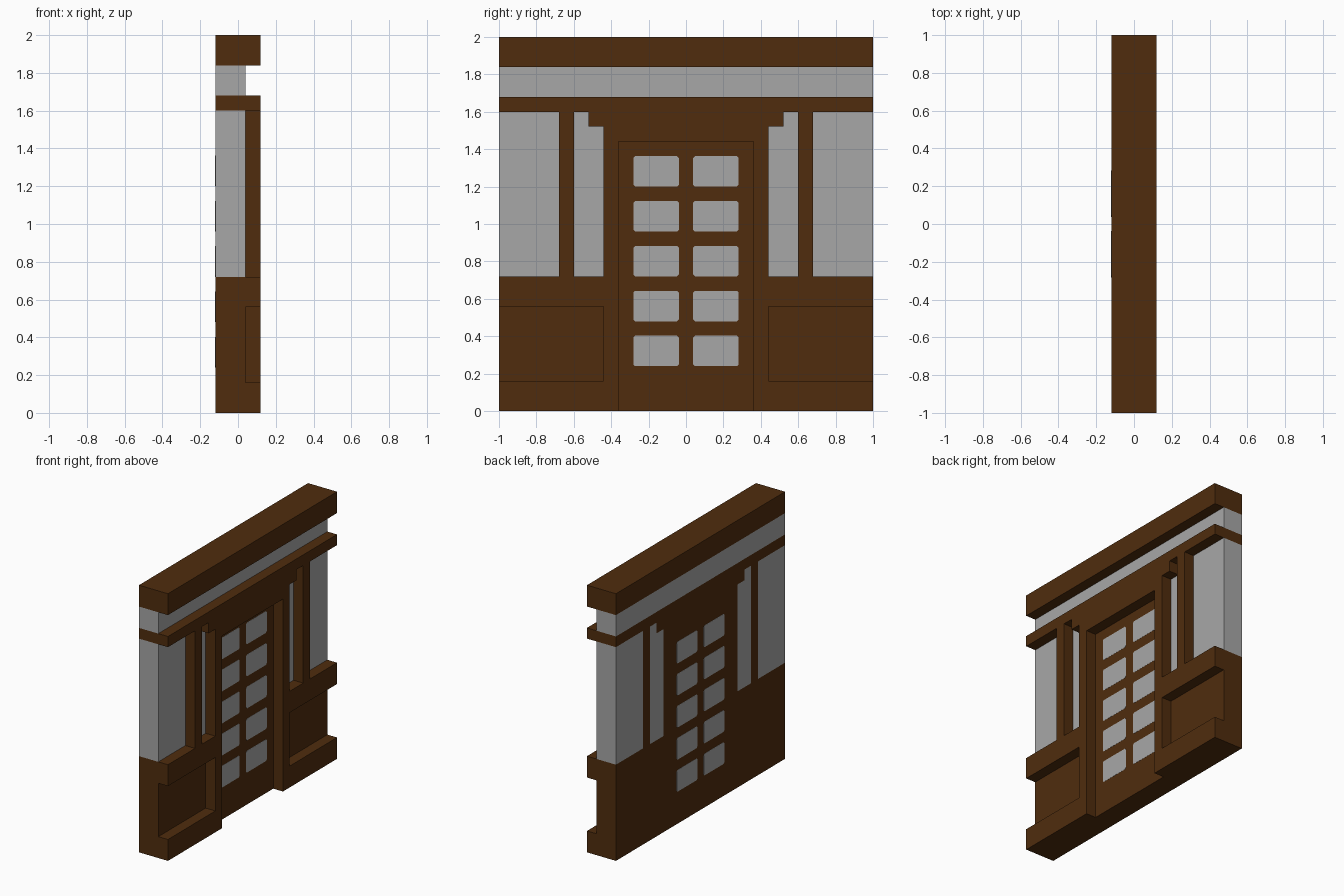
import bpy
import bmesh

cube = bpy.data.objects.get("Cube")
if cube:
    bpy.data.objects.remove(cube, do_unlink=True)


def material(name, rgb):
    m = bpy.data.materials.new(name)
    m.use_nodes = True
    m.diffuse_color = (*rgb, 1)
    m.node_tree.nodes["Principled BSDF"].inputs["Base Color"].default_value = (*rgb, 1)
    return m


WOOD = material("dark wood", (0.08, 0.0258, 0.0043))
PALE = material("pale grey", (0.39, 0.39, 0.39))

BACK, MID, FRONT = -0.12, 0.04, 0.12   # wall back, wall face, raised frame face


def prism(name, points, x0, x1, mat):
    """Extrude an outline of (y, z) points from x0 to x1."""
    bm = bmesh.new()
    face = bm.faces.new([bm.verts.new((x0, y, z)) for y, z in points])
    out = bmesh.ops.extrude_face_region(bm, geom=[face])
    verts = [v for v in out["geom"] if isinstance(v, bmesh.types.BMVert)]
    bmesh.ops.translate(bm, verts=verts, vec=(x1 - x0, 0, 0))
    bmesh.ops.recalc_face_normals(bm, faces=bm.faces)
    me = bpy.data.meshes.new(name)
    bm.to_mesh(me)
    bm.free()
    me.materials.append(mat)
    ob = bpy.data.objects.new(name, me)
    bpy.context.collection.objects.link(ob)
    return ob


def box(name, y0, y1, z0, z1, x0, x1, mat):
    return prism(name, [(y0, z0), (y1, z0), (y1, z1), (y0, z1)], x0, x1, mat)


def pane(name, y0, y1, z0, z1, x0, x1, c=0.01):
    """Thin plate with clipped corners."""
    pts = [(y0 + c, z0), (y1 - c, z0), (y1, z0 + c), (y1, z1 - c),
           (y1 - c, z1), (y0 + c, z1), (y0, z1 - c), (y0, z0 + c)]
    return prism(name, pts, x0, x1, PALE)


# Full-width horizontal bands at the top
box("top_beam", -1, 1, 1.84, 2.0, BACK, FRONT, WOOD)
box("upper_plaster_band", -1, 1, 1.68, 1.84, BACK, MID, PALE)
box("lintel_rail", -1, 1, 1.60, 1.68, BACK, FRONT, WOOD)

# Door leaf, set back from its surround
box("door_leaf", -0.36, 0.36, 0, 1.44, BACK, MID, WOOD)

# Door surround with stepped brackets under the lintel
half = [(0.36, 1.44), (0.36, 0), (0.44, 0), (0.44, 1.52), (0.52, 1.52), (0.52, 1.60)]
surround = half + [(-y, z) for y, z in reversed(half)]
prism("door_surround", surround, BACK, FRONT, WOOD)

# Door panes, showing on both faces of the door
for row in range(5):
    z = 0.24 + 0.24 * row
    for s, side in ((-1, "right"), (1, "left")):
        y0, y1 = sorted((s * 0.038, s * 0.282))
        pane(f"door_pane_front_{side}_{row + 1}", y0, y1, z, z + 0.163, MID - 0.004, MID + 0.001)
        pane(f"door_pane_back_{side}_{row + 1}", y0, y1, z, z + 0.163, BACK - 0.001, BACK + 0.004)

# Side bays, mirrored about the door
for s, side in ((-1, "right"), (1, "left")):
    def bay(name, ya, yb, z0, z1, x0, x1, mat):
        y0, y1 = sorted((s * ya, s * yb))
        box(f"{name}_{side}", y0, y1, z0, z1, x0, x1, mat)

    # Lower wall with a recessed panel open at the outer end
    bay("panel_wall", 0.44, 1, 0, 0.72, BACK, MID, WOOD)
    bay("base_rail", 0.44, 1, 0, 0.16, MID, FRONT, WOOD)
    bay("sill_rail", 0.44, 1, 0.56, 0.72, MID, FRONT, WOOD)
    # Upper wall: post, wide infill and narrow infill notched round the bracket
    bay("window_post", 0.60, 0.68, 0.72, 1.60, BACK, FRONT, WOOD)
    bay("wide_window", 0.68, 1, 0.72, 1.60, BACK, MID, PALE)
    narrow = [(0.44, 0.72), (0.60, 0.72), (0.60, 1.60), (0.52, 1.60), (0.52, 1.52), (0.44, 1.52)]
    prism(f"narrow_window_{side}", [(s * y, z) for y, z in narrow], BACK, MID, PALE)
